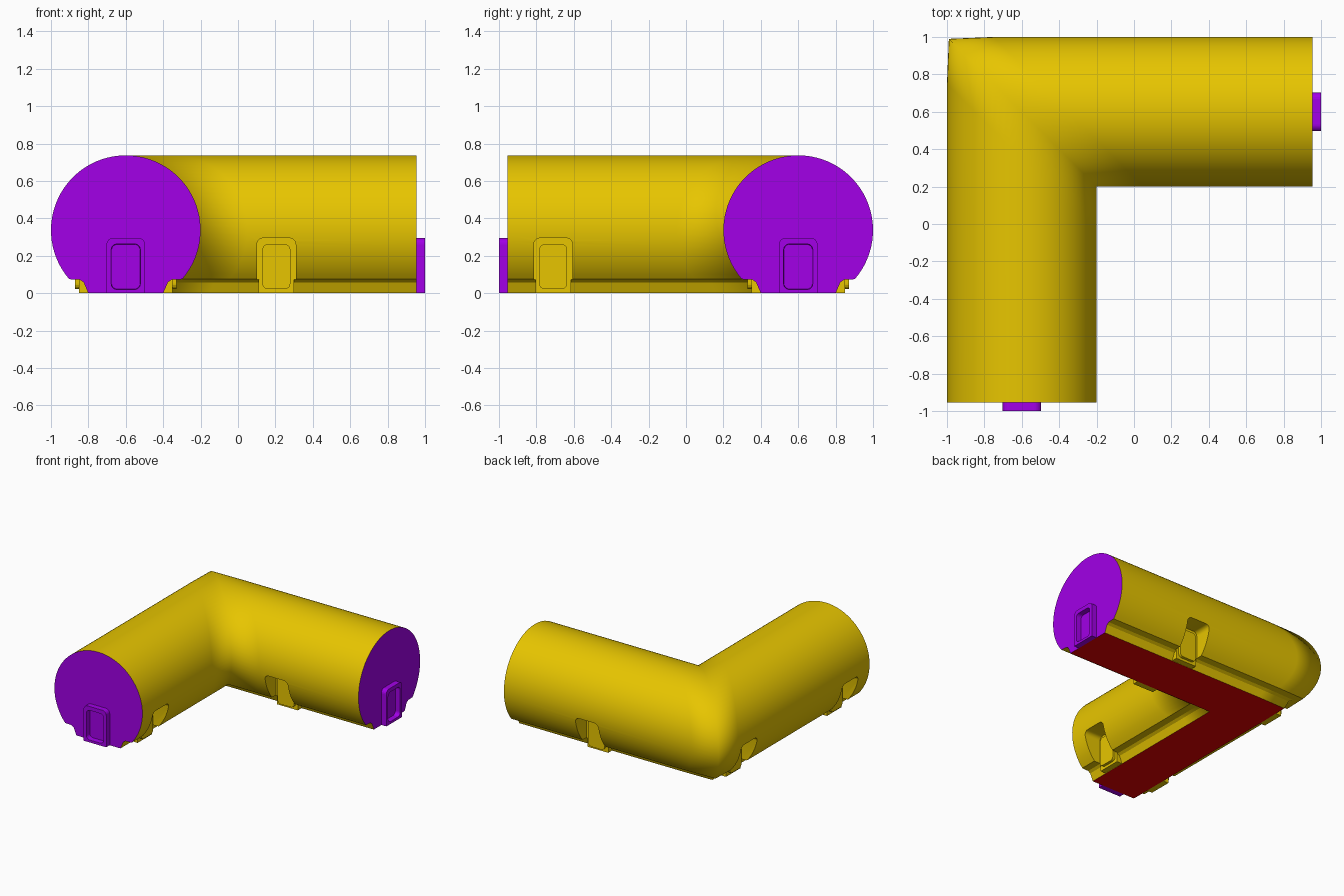
import bpy, bmesh, math
from mathutils import Matrix

cube = bpy.data.objects.get("Cube")
if cube:
    bpy.data.objects.remove(cube, do_unlink=True)


def material(name, rgb):
    m = bpy.data.materials.new(name)
    m.use_nodes = True
    m.diffuse_color = (*rgb, 1)
    m.node_tree.nodes["Principled BSDF"].inputs["Base Color"].default_value = (*rgb, 1)
    return m


YELLOW = material("yellow", (0.8, 0.56, 0))
PURPLE = material("purple", (0.36, 0, 0.8))
RED = material("red", (0.8, 0, 0))

AXIS = 0.6      # distance of each leg's centre line from the middle
END = 0.955     # end plane of each leg
BAND = 0.25     # length of the smooth bend on each side of the mitre
RADIUS, CENTRE_Z, SHOULDER_Z = 0.4, 0.337, 0.075


def finish(bm, name, mats):
    bmesh.ops.recalc_face_normals(bm, faces=bm.faces)
    mesh = bpy.data.meshes.new(name)
    bm.to_mesh(mesh)
    bm.free()
    for m in mats:
        mesh.materials.append(m)
    obj = bpy.data.objects.new(name, mesh)
    bpy.context.collection.objects.link(obj)
    return obj


def bridge(bm, a, b):
    for i in range(len(a)):
        j = (i + 1) % len(a)
        bm.faces.new((a[i], a[j], b[j], b[i]))


def panel(width, z0, z1, top=0.035, bottom=0.002):
    """Rounded upright rectangle as (across, z) points."""
    h, pts = width / 2, []
    for sx, sz, r, start in ((1, 1, top, 0), (-1, 1, top, 90),
                             (-1, -1, bottom, 180), (1, -1, bottom, 270)):
        cz = z1 - r if sz > 0 else z0 + r
        for k in range(6):
            a = math.radians(start + 18 * k)
            pts.append((sx * (h - r) + r * math.cos(a), cz + r * math.sin(a)))
    return pts


def loft(name, loops, place, turn, mat):
    """Bridge (outline, outward depth) loops, then turn and place the part."""
    bm = bmesh.new()
    rings = [[bm.verts.new((x, -d, z)) for x, z in outline] for outline, d in loops]
    for a, b in zip(rings, rings[1:]):
        bridge(bm, a, b)
    bm.faces.new(rings[0])
    bm.faces.new(rings[-1])
    bm.transform(Matrix.Translation((*place, 0)) @ Matrix.Rotation(math.radians(turn), 4, 'Z'))
    return finish(bm, name, [mat])


# Cross-section: most of a circle on a tapered foot
start = math.asin((SHOULDER_Z - CENTRE_Z) / RADIUS)
SEGS = 56
section = []
for k in range(SEGS + 1):
    a = start + (math.pi - 2 * start) * k / SEGS
    section.append((RADIUS * math.cos(a), CENTRE_Z + RADIUS * math.sin(a)))
foot = [(0.245, 0.072), (0.225, 0.058), (0.2, 0)]
section += [(-x, z) for x, z in foot] + foot[::-1]


def mitre(u):
    """Mitre offset, drawn in slightly on the outer side."""
    return AXIS + u * (0.975 if u > 0 else 1)


# Two tube legs meeting in a mitre
bm = bmesh.new()
stations = (
    lambda u: (-AXIS - u, -END),
    lambda u: (-AXIS - u, AXIS + u - BAND),
    lambda u: (-mitre(u), mitre(u)),
    lambda u: (BAND - AXIS - u, AXIS + u),
    lambda u: (END, AXIS + u),
)
rings = [[bm.verts.new((*at(u), z)) for u, z in section] for at in stations]
for a, b in zip(rings, rings[1:]):
    bridge(bm, a, b)
bm.faces.new(rings[0])
bm.faces.new(rings[-1])
tube = finish(bm, "corner_tube", [YELLOW, PURPLE, RED])

# Side doors set in niches
doors = (
    ("front_door", (0.205, AXIS), 0),
    ("back_door", (0.205, AXIS), 180),
    ("inner_door", (-AXIS, -0.71), 90),
    ("outer_door", (-AXIS, -0.71), -90),
    ("corner_door", (-AXIS, AXIS), -90),
)
bpy.context.view_layer.objects.active = tube
for name, place, turn in doors:
    niche = panel(0.208, 0.03, 0.295)
    cutter = loft(name + "_cutter", [(niche, 0.25), (niche, 0.5)], place, turn, YELLOW)
    cutter.hide_render = True
    mod = tube.modifiers.new(name, 'BOOLEAN')
    mod.operation, mod.solver, mod.object = 'DIFFERENCE', 'EXACT', cutter
    bpy.ops.object.modifier_apply(modifier=mod.name)
    bpy.data.objects.remove(cutter, do_unlink=True)
    sill = panel(0.19, 0.001, 0.1)
    loft(name + "_sill", [(sill, 0.15), (sill, 0.25)], place, turn, YELLOW)
    leaf = panel(0.15, 0.022, 0.262, 0.03, 0.03)
    loft(name + "_leaf", [(leaf, 0.24), (leaf, 0.272)], place, turn, YELLOW)

# Tube colours by direction; smooth shading runs through the mitre
bm = bmesh.new()
bm.from_mesh(tube.data)
bm.normal_update()
for f in bm.faces:
    c = f.calc_center_median()
    f.smooth = True
    if c.x > END - 0.001 or c.y < 0.001 - END:
        f.material_index = 1
    elif c.z < 0.001:
        f.material_index = 2
    else:
        f.material_index = 0
for e in bm.edges:
    on_mitre = all(abs(v.co.x + v.co.y) < 0.001 for v in e.verts)
    e.smooth = on_mitre or e.calc_face_angle(0) < math.radians(30)
bm.to_mesh(tube.data)
bm.free()

# Raised door frames on the two open ends
for name, place, turn in (("front_end_frame", (-AXIS, -END), 0),
                          ("side_end_frame", (END, AXIS), 90)):
    outer = panel(0.206, 0, 0.295)
    loft(name, [(outer, -0.01), (outer, 0.045),
                (panel(0.156, 0.02, 0.263, 0.03, 0.03), 0.045),
                (panel(0.152, 0.022, 0.261, 0.03, 0.03), 0.002)],
         place, turn, PURPLE)
